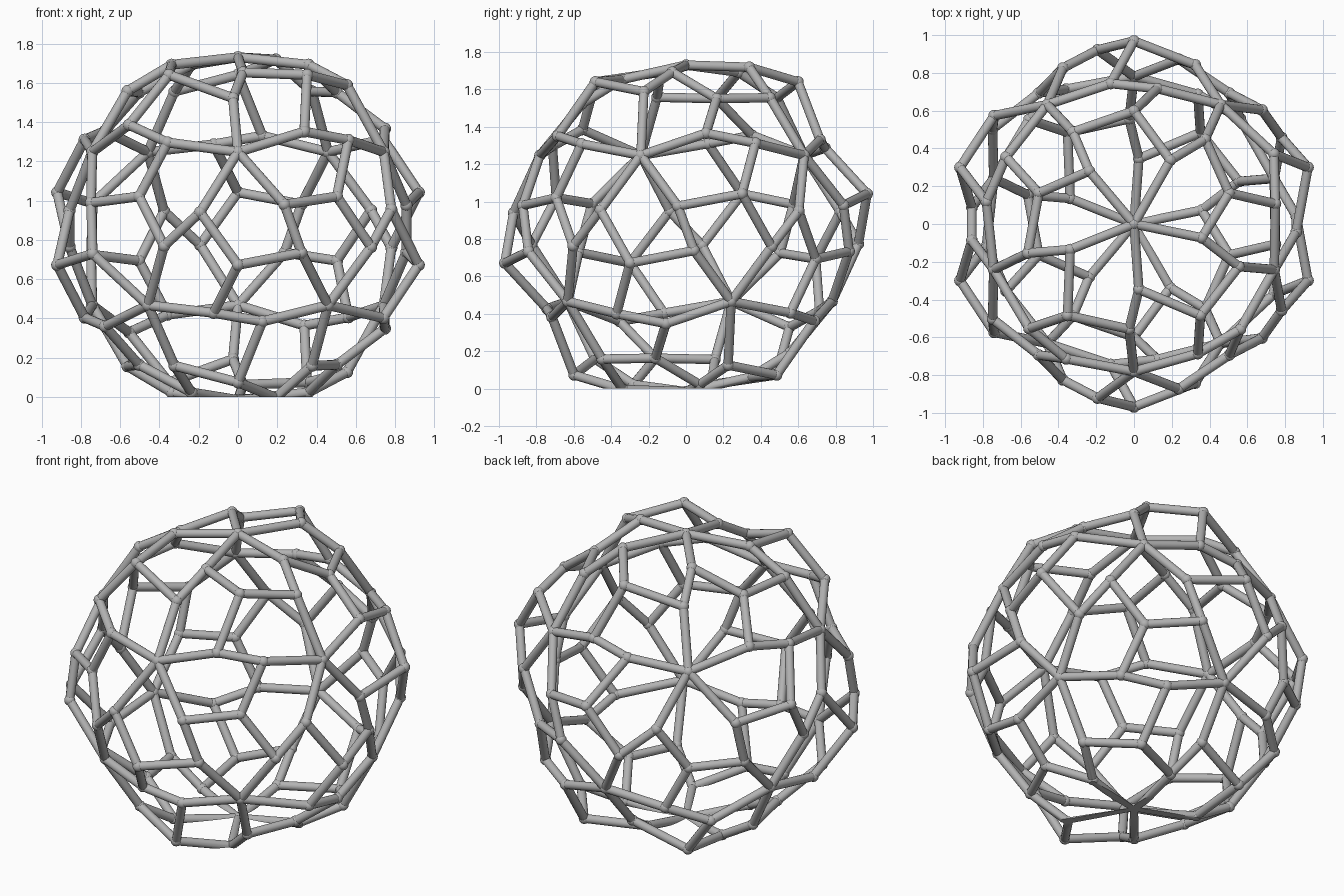
import bpy, bmesh, math
from mathutils import Vector, Matrix

if "Cube" in bpy.data.objects:
    bpy.data.objects.remove(bpy.data.objects["Cube"])

CENTRE = Vector((0, 0, 0.857))
BAR_R, BALL_R = 0.025, 0.031

# Frame of the three perpendicular two-fold axes of the ball
t = math.radians(31.7175)
FRAME = Matrix(((1, 0, 0),
                (0, -math.sin(t), math.cos(t)),
                (0, math.cos(t), math.sin(t))))


def in_frame(m):
    return FRAME.transposed() @ m @ FRAME


# The twelve rotations that repeat one pattern around the whole ball
cycle = Matrix(((0, 0, 1), (1, 0, 0), (0, 1, 0)))
cycle_left = Matrix(((0, 0, -1), (-1, 0, 0), (0, 1, 0)))
flips = [Matrix.Diagonal(s) for s in ((1, 1, 1), (1, -1, -1), (-1, 1, -1), (-1, -1, 1))]
rotations = [in_frame(f @ c) for f in flips for c in (Matrix.Identity(3), cycle, cycle @ cycle)]


def polar(radius, azimuth, z):
    a = math.radians(azimuth)
    return Vector((radius * math.cos(a), radius * math.sin(a), z))


def hub(azimuth, r):
    lat = math.radians(52.6226)
    return polar(r * math.cos(lat), azimuth, r * math.sin(lat))


# One five-way joint with its five neighbours and the three-way hubs beyond
top = Vector((0, 0, 0.873))
g = [Vector(p) * 0.988 for p in ((0.195, 0.342, 0.872), (0.363, -0.074, 0.845),
                                 (0.026, -0.35, 0.805), (-0.342, -0.137, 0.845),
                                 (-0.24, 0.284, 0.845))]
hubs = [hub(90, 0.986), hub(18, 0.873), hub(-54, 0.986), hub(-126, 0.986), hub(162, 0.873)]
pattern = [(top, p) for p in g] + list(zip(g, hubs))
pattern += [(g[0], in_frame(cycle) @ g[1]),
            (g[4], in_frame(cycle_left) @ g[3]),
            (g[2], in_frame(flips[2]) @ g[2])]

# Repeat the pattern, merging joints that coincide
joints, edges = [], set()


def joint(p):
    for i, q in enumerate(joints):
        if (p - q).length < 0.02:
            return i
    joints.append(p)
    return len(joints) - 1


for rot in rotations:
    for a, b in pattern:
        edges.add(tuple(sorted((joint(rot @ a), joint(rot @ b)))))

grey = bpy.data.materials.new("grey")
grey.diffuse_color = (0.45, 0.45, 0.45, 1)
grey.use_nodes = True
grey.node_tree.nodes["Principled BSDF"].inputs["Base Color"].default_value = grey.diffuse_color


def finish(bm, name):
    # Flat cut where the ball rests on the ground
    cut = bmesh.ops.bisect_plane(bm, geom=bm.verts[:] + bm.edges[:] + bm.faces[:],
                                 plane_co=(0, 0, 0), plane_no=(0, 0, -1), clear_outer=True)
    rim = [e for e in cut["geom_cut"] if isinstance(e, bmesh.types.BMEdge)]
    bmesh.ops.holes_fill(bm, edges=rim, sides=0)
    bmesh.ops.recalc_face_normals(bm, faces=bm.faces[:])
    mesh = bpy.data.meshes.new(name)
    bm.to_mesh(mesh)
    bm.free()
    mesh.materials.append(grey)
    ob = bpy.data.objects.new(name, mesh)
    bpy.context.collection.objects.link(ob)
    bpy.ops.object.select_all(action='DESELECT')
    ob.select_set(True)
    bpy.context.view_layer.objects.active = ob
    bpy.ops.object.shade_smooth_by_angle(angle=math.radians(40))


# Bars
bm = bmesh.new()
for i, j in sorted(edges):
    a, b = joints[i], joints[j]
    d = b - a
    m = Matrix.Translation(CENTRE + (a + b) / 2) @ d.to_track_quat('Z', 'Y').to_matrix().to_4x4()
    bmesh.ops.create_cone(bm, cap_ends=True, segments=16, radius1=BAR_R, radius2=BAR_R,
                          depth=d.length, matrix=m)
finish(bm, "bars")

# Round joints
bm = bmesh.new()
for p in joints:
    bmesh.ops.create_uvsphere(bm, u_segments=16, v_segments=10, radius=BALL_R,
                              matrix=Matrix.Translation(CENTRE + p))
finish(bm, "joints")
